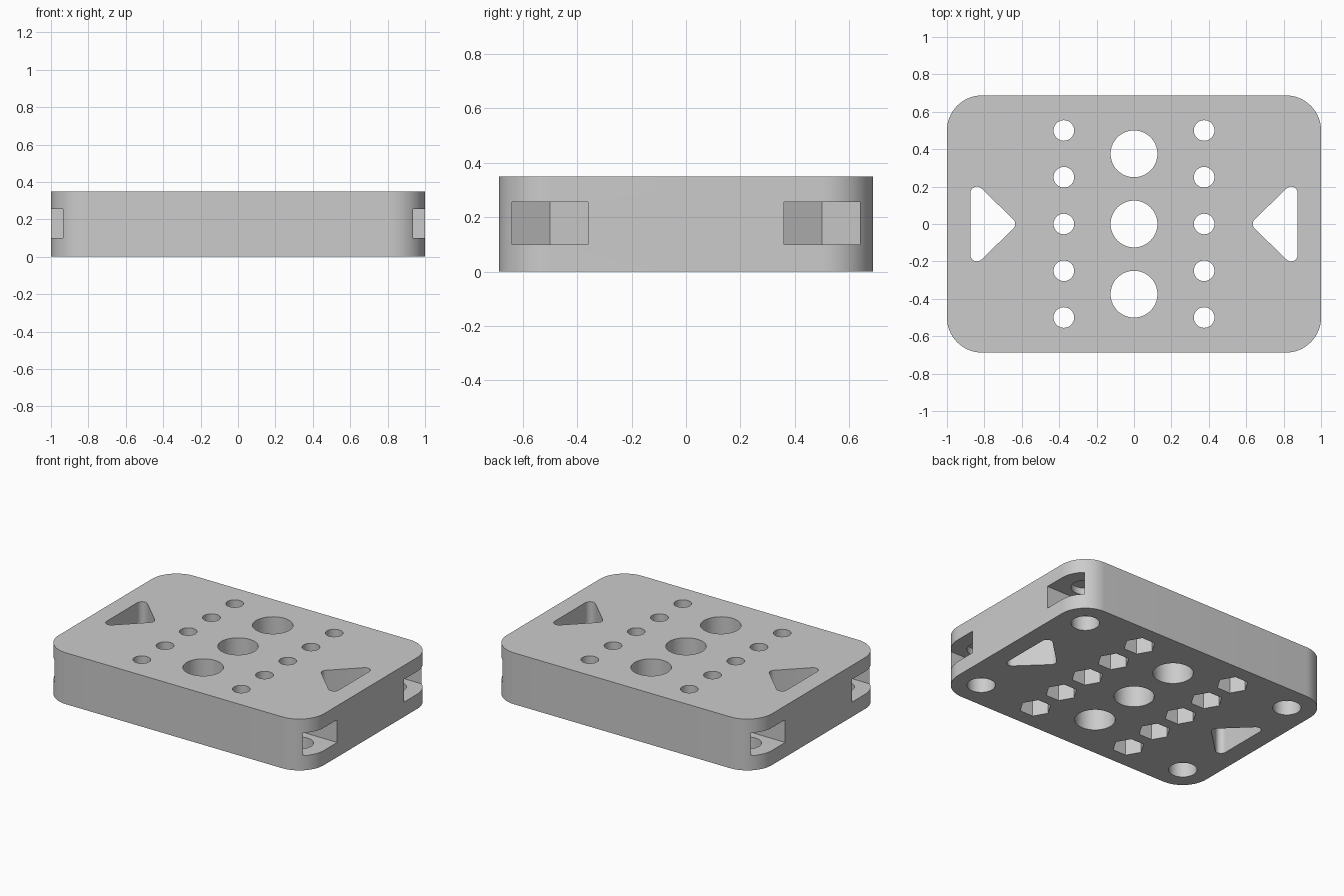
import bpy, bmesh
from math import cos, sin, pi, sqrt, radians

if "Cube" in bpy.data.objects:
    bpy.data.objects.remove(bpy.data.objects["Cube"], do_unlink=True)

HEIGHT = 0.35
HALF_X, HALF_Y = 1.0, 0.6875
CORNER_R = 0.1875
CORNERS = [(sx, sy) for sx in (-1, 1) for sy in (-1, 1)]
CX, CY = HALF_X - CORNER_R, HALF_Y - CORNER_R

grey = bpy.data.materials.new("light grey")
grey.use_nodes = True
grey.diffuse_color = (0.6, 0.6, 0.6, 1)
grey.node_tree.nodes["Principled BSDF"].inputs["Base Color"].default_value = (0.6, 0.6, 0.6, 1)


def arc(x, y, r, start, sweep, n):
    return [(x + r * cos(start + sweep * i / n), y + r * sin(start + sweep * i / n))
            for i in range(n + 1)]


def circle(x, y, r, n=48):
    return arc(x, y, r, 0, 2 * pi, n)[:-1]


def make_prisms(name, outlines, z0, z1):
    """One object holding a vertical prism for each outline."""
    bm = bmesh.new()
    for outline in outlines:
        base = bm.faces.new([bm.verts.new((x, y, z0)) for x, y in outline])
        top = bmesh.ops.extrude_face_region(bm, geom=[base], use_keep_orig=True)["geom"]
        bmesh.ops.translate(bm, vec=(0, 0, z1 - z0),
                            verts=[v for v in top if isinstance(v, bmesh.types.BMVert)])
    bmesh.ops.recalc_face_normals(bm, faces=bm.faces[:])
    mesh = bpy.data.meshes.new(name)
    bm.to_mesh(mesh)
    bm.free()
    mesh.materials.append(grey)
    obj = bpy.data.objects.new(name, mesh)
    bpy.context.collection.objects.link(obj)
    return obj


# Plate with rounded corners
outline = []
for k, (sx, sy) in enumerate([(1, 1), (-1, 1), (-1, -1), (1, -1)]):
    outline += arc(sx * CX, sy * CY, CORNER_R, k * pi / 2, pi / 2, 16)
plate = make_prisms("mounting_plate", [outline], 0, HEIGHT)

# Through openings: three large holes, two rows of screw holes, two rounded triangles
screws = [(sx * 0.375, 0.25 * j) for sx in (-1, 1) for j in range(-2, 3)]
through = [circle(0, 0.375 * j, 0.125, 64) for j in (-1, 0, 1)]
through += [circle(x, y, 0.055) for x, y in screws]
triangle = (arc(0.67, 0, 0.035, 0.75 * pi, pi / 2, 8)
            + arc(0.84, -0.165, 0.035, 1.25 * pi, 0.75 * pi, 12)
            + arc(0.84, 0.165, 0.035, 0, 0.75 * pi, 12))
through += [[(s * x, y) for x, y in triangle] for s in (-1, 1)]

# Hexagonal nut pockets under the screw holes
pockets = [circle(x, y, 0.1, 6) for x, y in screws]

# Blind corner holes from below
corner_holes = [circle(sx * CX, sy * CY, 0.0875) for sx, sy in CORNERS]

# Side slots: pointed half hexagon, open to the side
half_w = 0.14
tip = 2 * half_w / sqrt(3)
slot = [(-tip, 0), (-tip / 2, -half_w), (0.3, -half_w), (0.3, half_w), (-tip / 2, half_w)]
slots = [[(sx * (CX + x), sy * CY + y) for x, y in slot] for sx, sy in CORNERS]

cutters = [
    make_prisms("through_cutter", through, -0.1, HEIGHT + 0.1),
    make_prisms("nut_pocket_cutter", pockets, -0.1, 0.2),
    make_prisms("corner_hole_cutter", corner_holes, -0.1, 0.3),
    make_prisms("side_slot_cutter", slots, 0.1, 0.255),
]

bpy.ops.object.select_all(action="DESELECT")
plate.select_set(True)
bpy.context.view_layer.objects.active = plate
for cutter in cutters:
    cutter.hide_render = True
    mod = plate.modifiers.new(cutter.name, "BOOLEAN")
    mod.operation = "DIFFERENCE"
    mod.solver = "EXACT"
    mod.object = cutter
    bpy.ops.object.modifier_apply(modifier=mod.name)
    bpy.data.objects.remove(cutter, do_unlink=True)

bpy.ops.object.shade_smooth_by_angle(angle=radians(30))
